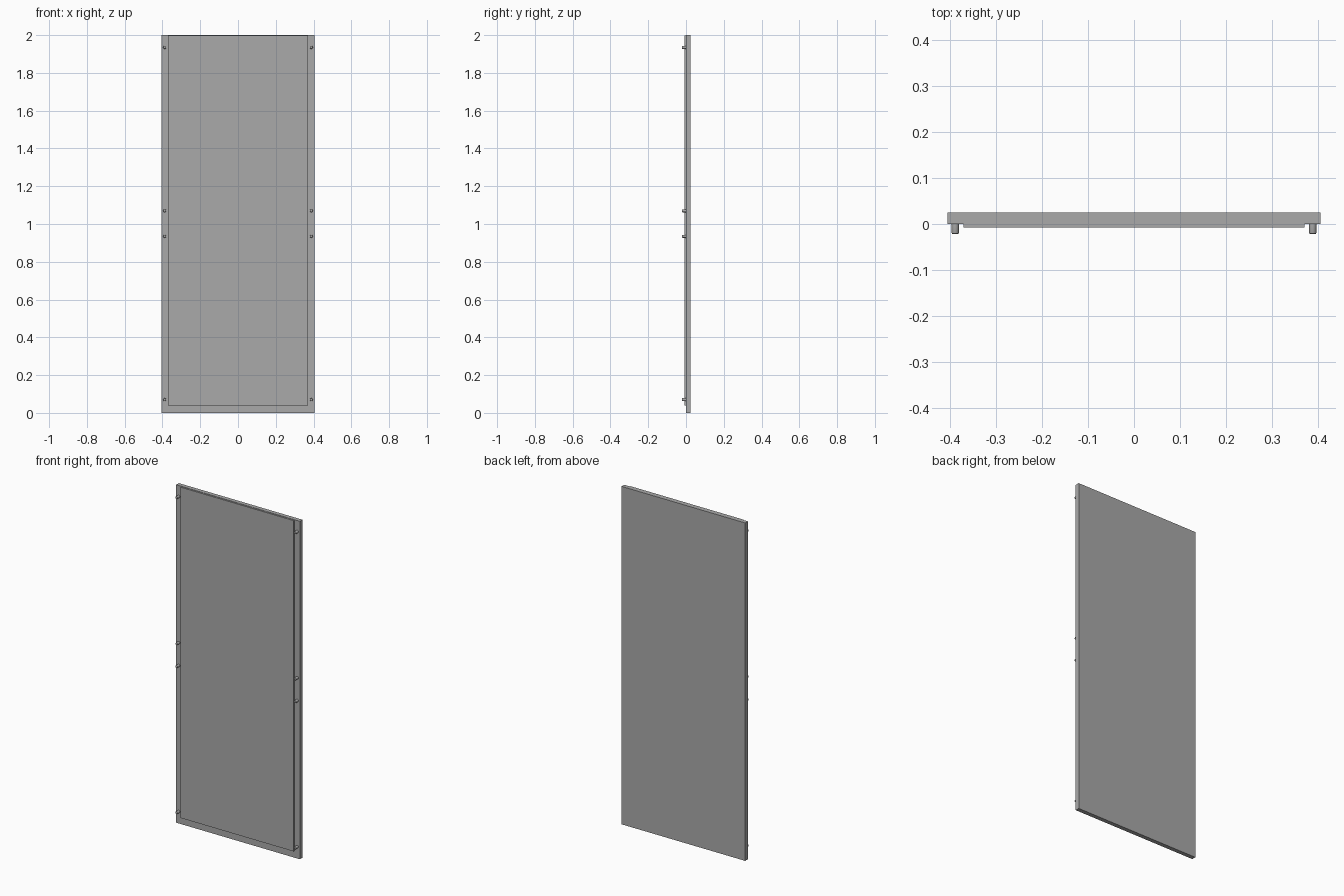
import bpy
import bmesh
from math import pi
from mathutils import Matrix, Vector

cube = bpy.data.objects.get("Cube")
if cube:
    bpy.data.objects.remove(cube, do_unlink=True)

grey = bpy.data.materials.new("plain grey")
grey.use_nodes = True
colour = (0.4, 0.4, 0.4, 1)
grey.diffuse_color = colour
grey.node_tree.nodes["Principled BSDF"].inputs["Base Color"].default_value = colour


def add_object(name, bm):
    mesh = bpy.data.meshes.new(name)
    bm.to_mesh(mesh)
    bm.free()
    mesh.materials.append(grey)
    obj = bpy.data.objects.new(name, mesh)
    bpy.context.collection.objects.link(obj)
    return obj


def box(name, low, high):
    low, high = Vector(low), Vector(high)
    bm = bmesh.new()
    bmesh.ops.create_cube(bm, size=1)
    bmesh.ops.scale(bm, vec=high - low, verts=bm.verts)
    bmesh.ops.translate(bm, vec=(low + high) / 2, verts=bm.verts)
    return add_object(name, bm)


def peg(name, x, z, radius=0.008, length=0.022):
    # Round peg pointing forward, with a chamfered tip
    bm = bmesh.new()
    bmesh.ops.create_cone(bm, cap_ends=True, segments=24, radius1=radius,
                          radius2=radius, depth=length)
    tip = [e for e in bm.edges if all(v.co.z > 0 for v in e.verts)]
    bmesh.ops.bevel(bm, geom=tip, offset=0.003, segments=2,
                    profile=0.5, affect='EDGES')
    bmesh.ops.rotate(bm, matrix=Matrix.Rotation(pi / 2, 3, 'X'), verts=bm.verts)
    bmesh.ops.translate(bm, vec=(x, -length / 2, z), verts=bm.verts)
    obj = add_object(name, bm)
    bpy.ops.object.select_all(action='DESELECT')
    obj.select_set(True)
    bpy.context.view_layer.objects.active = obj
    bpy.ops.object.shade_smooth_by_angle()


# Main board and the raised sheet on its front
box("door_board", (-0.405, 0, 0), (0.405, 0.025, 2))
box("front_sheet", (-0.37, -0.008, 0.04), (0.37, 0, 1.998))

# Pegs along both side edges
for side, sign in (("left", 1), ("right", -1)):
    for i, z in enumerate((0.07, 0.935, 1.07, 1.935), 1):
        peg(f"{side}_peg_{i}", sign * 0.388, z)
